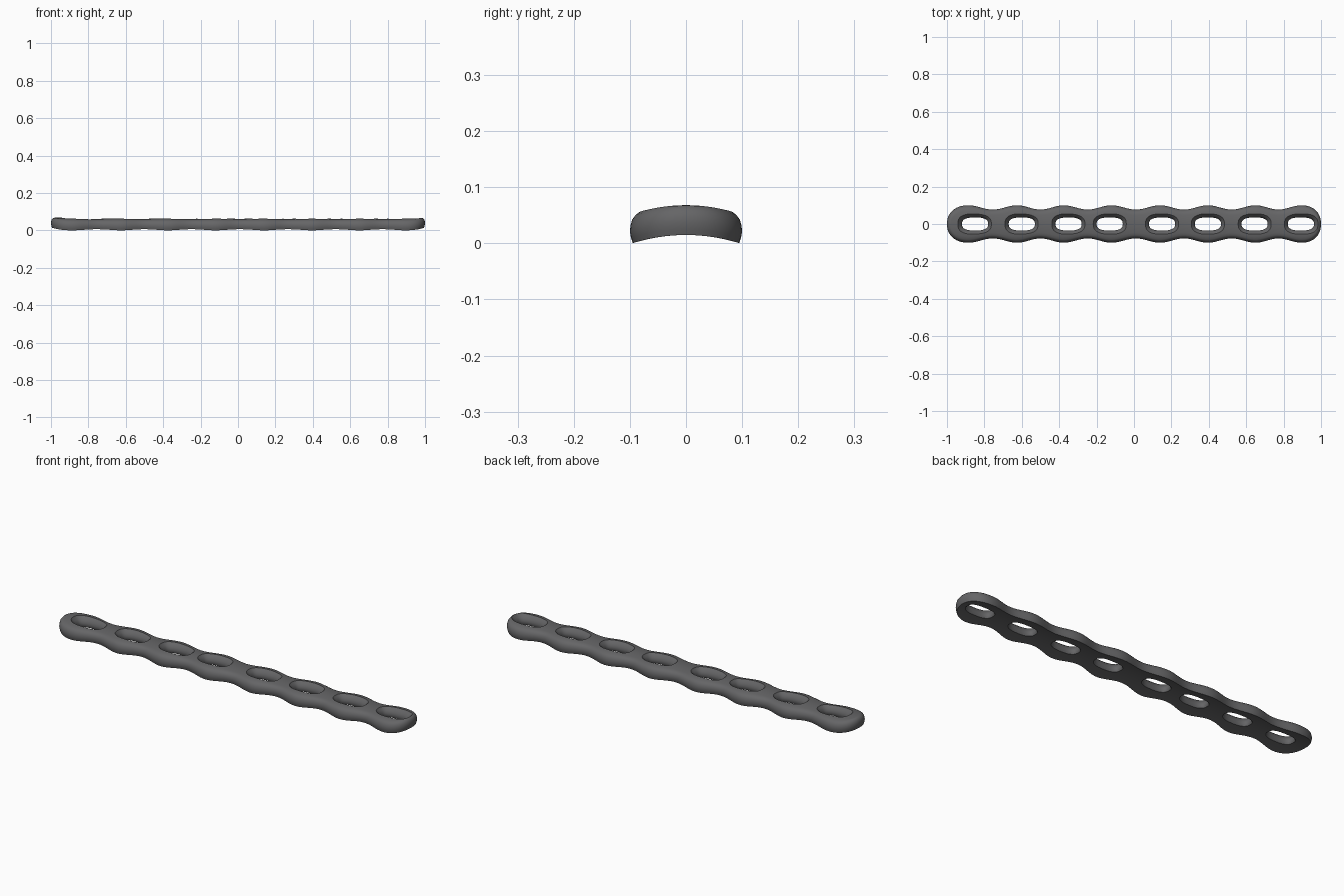
import bpy, bmesh, math

if "Cube" in bpy.data.objects:
    bpy.data.objects.remove(bpy.data.objects["Cube"])

HOLES = [-0.85, -0.60, -0.35, -0.13, 0.15, 0.395, 0.645, 0.892]
BULGES = [-0.885, -0.625, -0.375, -0.12, 0.14, 0.395, 0.65, 0.895]
WIDE, NECK = 0.10, 0.077

metal = bpy.data.materials.new("dark grey metal")
metal.diffuse_color = (0.13, 0.13, 0.134, 1)
metal.use_nodes = True
metal.node_tree.nodes["Principled BSDF"].inputs["Base Color"].default_value = metal.diffuse_color


def half_width(x):
    # rounded ends, cosine waves between the bulges
    if x <= BULGES[0] or x >= BULGES[-1]:
        b, e = (BULGES[0], -1) if x < 0 else (BULGES[-1], 1)
        t = min(1, abs((x - b) / (e - b)))
        return WIDE * max(0, 1 - t ** 2.2) ** (1 / 2.2)
    for a, b in zip(BULGES, BULGES[1:]):
        if a <= x <= b:
            c = math.cos(2 * math.pi * (x - a) / (b - a))
            return (WIDE + NECK) / 2 + (WIDE - NECK) / 2 * c


def top_z(x, y):
    w = half_width(max(BULGES[0], min(BULGES[-1], x)))
    return 0.068 - 0.006 * (WIDE - w) / (WIDE - NECK) - 1.7 * y * y


def bottom_z(x, y):
    return 0.015 - 1.6 * y * y


def make_object(name, bm):
    bmesh.ops.remove_doubles(bm, verts=bm.verts, dist=1e-5)
    bmesh.ops.recalc_face_normals(bm, faces=bm.faces)
    me = bpy.data.meshes.new(name)
    bm.to_mesh(me)
    bm.free()
    me.materials.append(metal)
    ob = bpy.data.objects.new(name, me)
    bpy.context.collection.objects.link(ob)
    return ob


def loft(bm, rings, cap=False):
    rings = [[bm.verts.new(p) for p in r] for r in rings]
    for r, s in zip(rings, rings[1:]):
        for k in range(len(r)):
            j = (k + 1) % len(r)
            bm.faces.new((r[k], r[j], s[j], s[k]))
    if cap:
        bm.faces.new(rings[0])
        bm.faces.new(rings[-1])


# plate: closed cross-sections along x, with edges inset along the outline normal
END = [math.sin(i / 14 * math.pi / 2) for i in range(14)]
xs = [-1 + (1 + BULGES[0]) * (1 - s) for s in END]
xs = [BULGES[0] - (1 + BULGES[0]) * s for s in reversed(END + [1])]
xs += [BULGES[0] + (BULGES[-1] - BULGES[0]) * i / 112 for i in range(1, 112)]
xs += [BULGES[-1] + (1 - BULGES[-1]) * s for s in END + [1]]

# (inset, height from bottom 0 to top 1)
SIDE = [(0.018, 1), (0.010, 0.93), (0.004, 0.80), (0.001, 0.62),
        (0.0, 0.42), (0.002, 0.2), (0.005, 0.0)]
M = 10


def section(x):
    w = half_width(x)
    if w < 1e-6:
        nx, ny = math.copysign(1, x), 0
    else:
        h = 1e-4
        a, b = max(-1, x - h), min(1, x + h)
        slope = (half_width(b) - half_width(a)) / (b - a)
        n = math.hypot(slope, 1)
        nx, ny = -slope / n, 1 / n
    side = []
    for d, f in SIDE:
        px, py = x - nx * d, max(0, w - ny * d)
        lo, hi = bottom_z(px, py), top_z(px, py)
        side.append((px, py, lo + (hi - lo) * f))
    ring = []
    px, py, _ = side[0]
    for k in range(1, M):
        y = -py + 2 * py * k / M
        ring.append((px, y, top_z(px, y)))
    ring += side
    px, py, _ = side[-1]
    for k in range(1, M):
        y = py - 2 * py * k / M
        ring.append((px, y, bottom_z(px, y)))
    ring += [(a, -b, c) for a, b, c in reversed(side)]
    return ring


bm = bmesh.new()
loft(bm, [section(x) for x in xs])
bmesh.ops.dissolve_degenerate(bm, dist=1e-5, edges=bm.edges)
plate = make_object("bone_plate", bm)

# slot cutters: oblong, flared at the top and slightly at the bottom
FLARE = [(-0.02, 0.088, 0.050), (0.0, 0.084, 0.046), (0.012, 0.076, 0.040),
         (0.021, 0.070, 0.035), (0.034, 0.070, 0.035), (0.044, 0.073, 0.039),
         (0.053, 0.079, 0.045), (0.060, 0.086, 0.052), (0.068, 0.092, 0.060),
         (0.09, 0.097, 0.066)]
bm = bmesh.new()
for hx in HOLES:
    rings = []
    for z, a, b in FLARE:
        ring = []
        for k in range(40):
            t = 2 * math.pi * k / 40
            c, s = math.cos(t), math.sin(t)
            ring.append((hx + math.copysign(abs(c) ** 0.75, c) * a,
                         math.copysign(abs(s) ** 0.75, s) * b, z))
        rings.append(ring)
    loft(bm, rings, cap=True)
cutter = make_object("slot_cutter", bm)
cutter.hide_render = True

mod = plate.modifiers.new("slots", "BOOLEAN")
mod.operation = "DIFFERENCE"
mod.solver = "EXACT"
mod.object = cutter
bpy.context.view_layer.objects.active = plate
plate.select_set(True)
cutter.select_set(False)
bpy.ops.object.modifier_apply(modifier="slots")
bpy.data.objects.remove(cutter)
bpy.ops.object.shade_smooth_by_angle(angle=math.radians(40))
